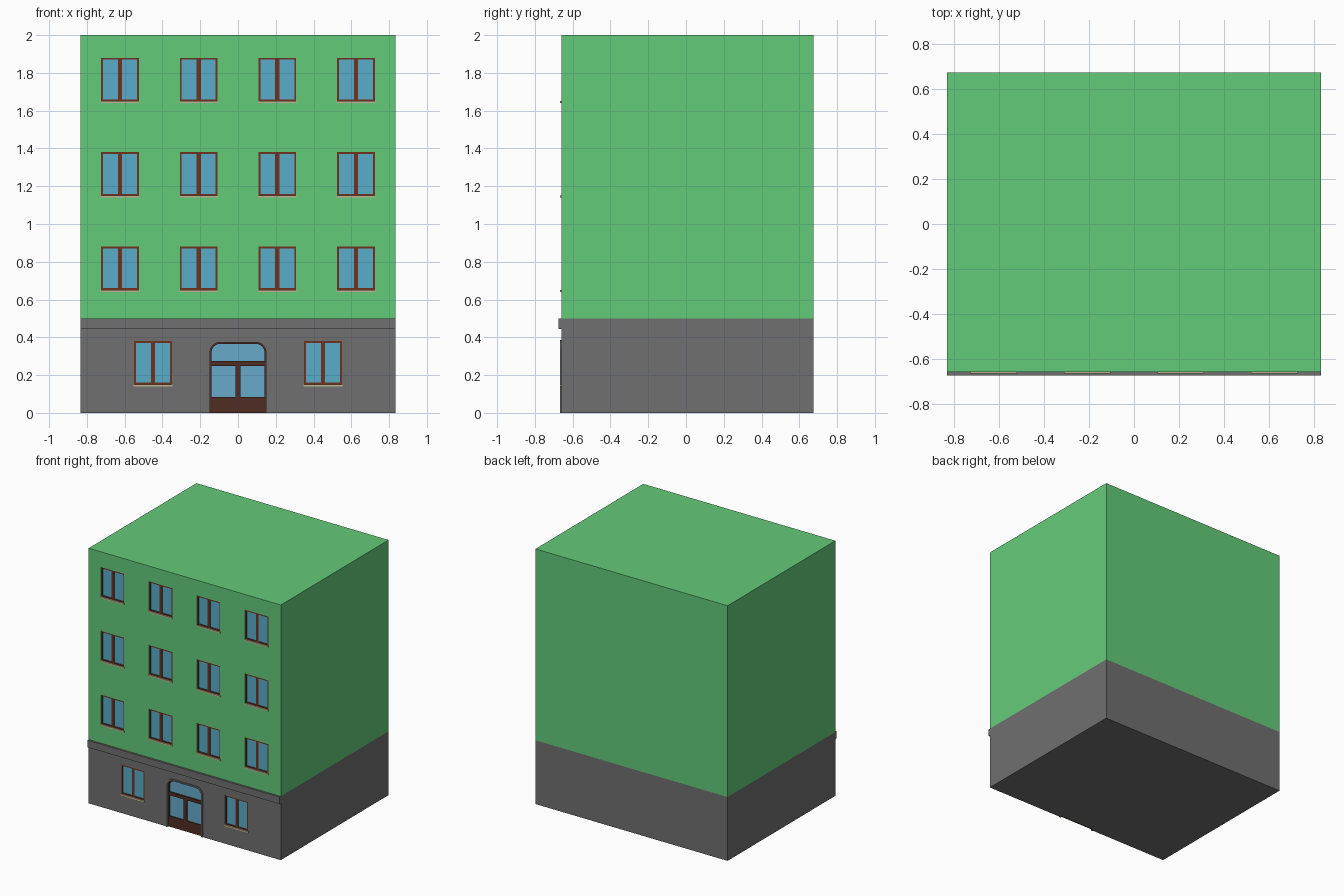
import bpy, bmesh, math

if "Cube" in bpy.data.objects:
    bpy.data.objects.remove(bpy.data.objects["Cube"])

W, D, WALL, H, BASE = 0.833, 0.675, -0.66, 2.0, 0.5


def material(name, r, g, b):
    m = bpy.data.materials.new(name)
    m.diffuse_color = (r, g, b, 1)
    m.use_nodes = True
    m.node_tree.nodes["Principled BSDF"].inputs["Base Color"].default_value = m.diffuse_color
    return m


GREEN = material("green_plaster", 0.127, 0.597, 0.195)
GREY = material("grey_stone", 0.162, 0.162, 0.162)
GLASS = material("window_glass", 0.1, 0.42, 0.6)
DOOR_GLASS = material("door_glass", 0.14, 0.4, 0.6)
BROWN = material("brown_wood", 0.156, 0.032, 0.012)
DARK = material("dark_wood", 0.08, 0.026, 0.017)
SILL = material("pale_sill", 0.55, 0.46, 0.29)


def box(bm, x0, x1, y0, y1, z0, z1):
    vs = bmesh.ops.create_cube(bm, size=1)["verts"]
    for v in vs:
        v.co = (x1 if v.co.x > 0 else x0, y1 if v.co.y > 0 else y0, z1 if v.co.z > 0 else z0)


def prism(bm, pts, y0, y1):
    face = bm.faces.new([bm.verts.new((x, y0, z)) for x, z in pts])
    ext = bmesh.ops.extrude_face_region(bm, geom=[face], use_keep_orig=True)["geom"]
    for v in (g for g in ext if isinstance(g, bmesh.types.BMVert)):
        v.co.y = y1


def arch(half, top, r, bottom=0.0, n=8):
    right = [(half, bottom)] + [
        (half - r + r * math.cos(a), top - r + r * math.sin(a))
        for a in (i * math.pi / 2 / n for i in range(n + 1))]
    return right + [(-x, z) for x, z in reversed(right)]


def arch_band(bm, outer, inner, y0, y1):
    prism(bm, outer + inner[::-1], y0, y1)


def finish(bm, name="part"):
    bmesh.ops.recalc_face_normals(bm, faces=bm.faces)
    me = bpy.data.meshes.new(name)
    bm.to_mesh(me)
    bm.free()
    return me


def boxes(name, mat, *dims):
    bm = bmesh.new()
    for d in dims:
        box(bm, *d)
    me = finish(bm, name)
    me.materials.append(mat)
    return me


def place(me, name, x=0, z=0):
    ob = bpy.data.objects.new(name, me)
    ob.location = (x, 0, z)
    bpy.context.collection.objects.link(ob)
    return ob


# window positions: bottom centre of each opening
windows = [(s * x, z) for z in (0.65, 1.15, 1.65) for x in (0.208, 0.625) for s in (-1, 1)]
windows += [(-0.45, 0.15), (0.45, 0.15)]
hw, hh, pocket = 0.1, 0.23, WALL + 0.012
door_back = WALL + 0.02
outer, inner = arch(0.16, 0.385, 0.06), arch(0.148, 0.373, 0.052)

# building body with window and door recesses
body = place(boxes("body", GREEN, (-W, W, WALL, D, 0, H)), "building_body")
bm = bmesh.new()
for x, z in windows:
    box(bm, x - hw, x + hw, WALL - 0.1, pocket, z, z + hh)
prism(bm, arch(0.148, 0.373, 0.052, -0.1), WALL - 0.1, door_back)
cutter = place(finish(bm, "cutter"), "recess_cutter")
cutter.hide_render = True
mod = body.modifiers.new("recesses", "BOOLEAN")
mod.operation, mod.solver, mod.object = "DIFFERENCE", "EXACT", cutter
bpy.context.view_layer.update()
cut = bpy.data.meshes.new_from_object(body.evaluated_get(bpy.context.evaluated_depsgraph_get()))
body.modifiers.clear()
bpy.data.objects.remove(cutter)

# grey ground floor, green upper floors
bm = bmesh.new()
bm.from_mesh(cut)
bmesh.ops.bisect_plane(bm, geom=bm.verts[:] + bm.edges[:] + bm.faces[:],
                       plane_co=(0, 0, BASE), plane_no=(0, 0, 1))
me = finish(bm, "body")
me.materials.clear()
me.materials.append(GREEN)
me.materials.append(GREY)
for p in me.polygons:
    p.material_index = 1 if p.center.z < BASE else 0
body.data = me

# cornice band above the ground floor
place(boxes("cornice", GREY, (-W, W, -D, WALL, 0.445, BASE)), "cornice")

# windows
t, fy = 0.01, WALL + 0.003
frame = boxes("window_frame", BROWN,
              (-hw, -hw + t, fy, pocket, 0, hh), (hw - t, hw, fy, pocket, 0, hh),
              (-hw + t, hw - t, fy, pocket, 0, t), (-hw + t, hw - t, fy, pocket, hh - t, hh),
              (-0.011, 0.011, fy, pocket, t, hh - t))
glass = boxes("window_glass", GLASS, (-hw + t, hw - t, pocket - 0.004, pocket, t, hh - t))
sill = boxes("window_sill", SILL, (-hw - 0.003, hw + 0.003, WALL - 0.007, WALL + 0.002, -0.01, 0.001))
for x, z in windows:
    place(frame, "window_frame", x, z)
    place(glass, "window_glass", x, z)
    place(sill, "window_sill", x, z)

# stone surround of the door
bm = bmesh.new()
arch_band(bm, outer, inner, WALL - 0.007, WALL + 0.001)
me = finish(bm, "door_surround")
me.materials.append(GREY)
place(me, "door_surround")

# door glass
bm = bmesh.new()
prism(bm, inner, door_back - 0.004, door_back)
me = finish(bm, "door_glass")
me.materials.append(DOOR_GLASS)
place(me, "door_glass")

# door woodwork: arched frame, transom, post and lower panels
dy = door_back - 0.012
bm = bmesh.new()
arch_band(bm, inner, arch(0.14, 0.366, 0.046), dy, door_back)
me = finish(bm, "door_frame")
me.materials.append(DARK)
place(me, "door_frame")
place(boxes("door_leaves", DARK,
            (-0.14, 0.14, dy - 0.003, door_back, 0.248, 0.274),
            (-0.014, 0.014, dy, door_back, 0.084, 0.248),
            (-0.14, 0.14, dy, door_back, 0, 0.084)), "door_leaves")
